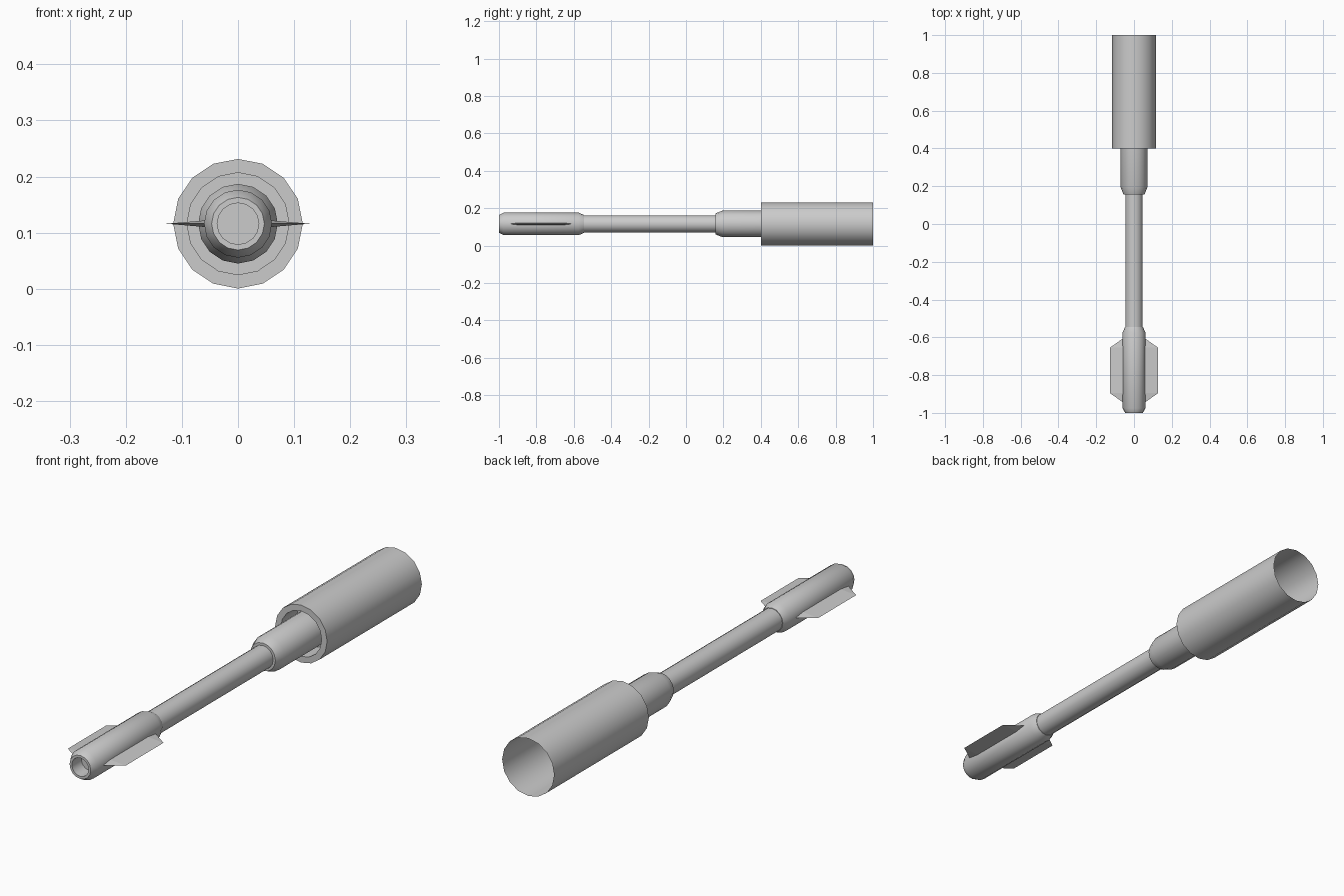
import bpy, bmesh
from math import sin, cos, pi, radians

if "Cube" in bpy.data.objects:
    bpy.data.objects.remove(bpy.data.objects["Cube"])

CZ = 0.116      # height of the long axis
SIDES = 16


def finish(bm, name):
    mesh = bpy.data.meshes.new(name)
    bm.to_mesh(mesh)
    bm.free()
    obj = bpy.data.objects.new(name, mesh)
    bpy.context.collection.objects.link(obj)
    bpy.ops.object.select_all(action='DESELECT')
    obj.select_set(True)
    bpy.context.view_layer.objects.active = obj
    bpy.ops.object.shade_smooth_by_angle(angle=radians(28))
    return obj


def lathe(name, profile, cap_start=False):
    """Turn (radius, y) points around the long axis, listed from front to back outside."""
    bm = bmesh.new()
    rings = []
    for r, y in profile:
        rings.append([bm.verts.new((r * sin(2 * pi * i / SIDES), y,
                                    CZ + r * cos(2 * pi * i / SIDES)))
                      for i in range(SIDES)])
    for a, b in zip(rings, rings[1:]):
        for i in range(SIDES):
            j = (i + 1) % SIDES
            bm.faces.new((a[i], b[i], b[j], a[j]))
    if cap_start:
        bm.faces.new(rings[0])
    return finish(bm, name)


# Front head with a recessed nose
lathe("head", [(0.037, -0.94), (0.037, -1.0), (0.047, -1.0), (0.0605, -0.975),
               (0.0605, -0.575), (0.048, -0.545), (0.046, -0.545)], cap_start=True)

# Slim connecting rod
lathe("rod", [(0.046, -0.545), (0.046, 0.16)])

# Thicker collar with a chamfered front
lathe("collar", [(0.046, 0.157), (0.056, 0.157), (0.071, 0.195), (0.071, 0.5)])

# Open-backed sleeve with a recessed front rim
lathe("sleeve", [(0.071, 0.5), (0.091, 0.5), (0.091, 0.4), (0.1155, 0.4), (0.1155, 1.0)])

# Two wedge-shaped side fins
for side, name in ((1, "fin_right"), (-1, "fin_left")):
    bm = bmesh.new()
    root, tip, t = 0.057, 0.128, 0.006
    pts = [(root, -0.945, 0), (root, -0.895, t), (root, -0.655, t), (root, -0.605, 0),
           (root, -0.655, -t), (root, -0.895, -t), (tip, -0.895, 0), (tip, -0.655, 0)]
    v = [bm.verts.new((side * x, y, CZ + z)) for x, y, z in pts]
    for f in ((1, 6, 7, 2), (0, 6, 1), (2, 7, 3), (5, 4, 7, 6), (0, 5, 6),
              (4, 3, 7), (0, 1, 2, 3, 4, 5)):
        bm.faces.new([v[i] for i in f])
    bmesh.ops.recalc_face_normals(bm, faces=bm.faces)
    fin = finish(bm, name)
    fin.data.shade_flat()
